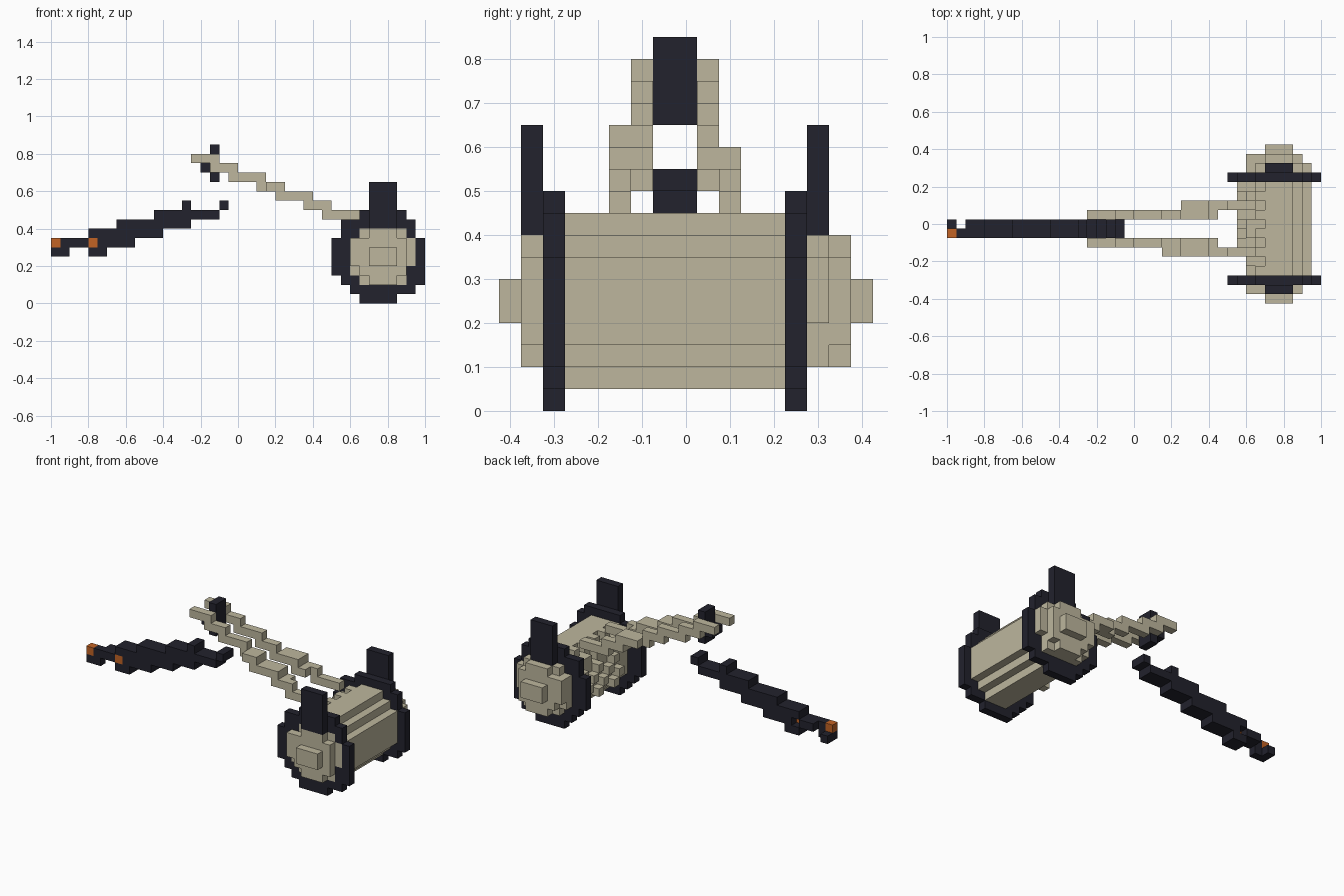
import bpy, bmesh
from mathutils import Vector

cube = bpy.data.objects.get("Cube")
if cube:
    bpy.data.objects.remove(cube, do_unlink=True)

S = 0.05                                  # edge of one block
ORIGIN = Vector((-1, -0.425, 0))
parts = {}                                # name -> (material, cells)
taken = set()


def material(name, color):
    m = bpy.data.materials.new(name)
    m.use_nodes = True
    m.diffuse_color = (*color, 1)
    bsdf = m.node_tree.nodes["Principled BSDF"]
    bsdf.inputs["Base Color"].default_value = (*color, 1)
    bsdf.inputs["Roughness"].default_value = 0.9
    return m


cream = material("cream", (0.51, 0.47, 0.34))
dark = material("dark navy", (0.016, 0.016, 0.026))
orange = material("orange", (0.54, 0.125, 0.018))


def box(x, y, z):
    """Block cells in three half-open index ranges."""
    return {(i, j, k) for i in range(*x) for j in range(*y) for k in range(*z)}


def rows(spans, z0, y):
    """Stack of x spans, one per block height, extruded along y."""
    cells = set()
    for n, span in enumerate(spans):
        cells |= box(span, y, (z0 + n, z0 + n + 1))
    return cells


def add(name, mat, cells):
    cells = cells - taken
    taken.update(cells)
    parts[name] = (mat, cells)


# Barrel, with a ragged winding on its inner side
barrel = rows([(34, 37), (33, 38)] + [(32, 39)] * 4 + [(33, 38), (34, 37)], 1, (3, 13))
for j in range(3, 13):
    if j % 2:
        barrel.add((33, j, 8))
    if j % 3:
        barrel.add((32, j, 7))
    for k in range(3, 7):
        if j > 4 and (j + k) % 3 == 0:
            barrel.add((31, j, k))
add("barrel", cream, barrel)

# End caps, stepping out to a hub on each end
disc = [(33, 38), (32, 38)] + [(32, 39)] * 3 + [(33, 38)]
cap = [(34, 37), (33, 38)] + [(32, 38)] * 3 + [(34, 37)]
hub = ((34, 37), (4, 6))
for name, layers, hub_y in (("front", ((disc, 2), (cap, 1)), 0),
                            ("back", ((disc, 13), (disc, 14), (cap, 15)), 16)):
    cells = box(hub[0], (hub_y, hub_y + 1), hub[1])
    for shape, y in layers:
        cells |= rows(shape, 2, (y, y + 1))
    add(name + "_end_cap", cream, cells)

# Rim rings and the upright tabs on them
rim = [(3, 7), (2, 9), (1, 9)] + [(0, 10)] * 4 + [(1, 10), (1, 9), (2, 7)]
for name, y, tab_y in (("front", 2, 1), ("back", 13, 14)):
    cells = set()
    for n, span in enumerate(rim):
        cells |= box((30 + n, 31 + n), (y, y + 1), span)
    add(name + "_rim", dark, cells)
    add(name + "_tab", dark, box((34, 37), (tab_y, tab_y + 1), (8, 13)))

# Two stepped arms that splay outward near the barrel
steps = [(29, 33), (27, 30), (24, 28), (22, 25), (19, 23), (17, 20), (15, 18)]
for name, inner, outer, bend in (("front", 6, 5, 23), ("back", 9, 10, 25)):
    cells = set()
    for x, y, z in rows(steps, 9, (0, 1)):
        if x < 29:
            cells.add((x, inner, z))
        if x >= bend:
            cells.add((x, outer, z))
    add(name + "_arm", cream, cells)

# Clasp between the arm tips
add("clasp", dark, box((17, 18), (7, 9), (13, 17)) | box((16, 17), (7, 9), (14, 15)))

# Orange tips, then the stepped dark rod around them
add("end_tip", orange, box((0, 1), (7, 8), (6, 7)))
add("inner_tip", orange, box((4, 5), (7, 8), (6, 7)))
rod = rows([(4, 6), (1, 9), (4, 12), (7, 15), (11, 18)], 5, (7, 9))
rod -= box((1, 2), (8, 9), (6, 7)) | box((4, 5), (8, 9), (6, 7))
rod |= box((0, 2), (7, 8), (5, 6)) | box((0, 1), (8, 9), (5, 6))
for x in (14, 18):
    rod |= box((x, x + 1), (7, 9), (10, 11))
add("rod", dark, rod)


def build(name, mat, cells):
    """Make a mesh from only the exposed faces of the blocks."""
    bm = bmesh.new()
    for c in sorted(cells):
        for axis in range(3):
            for side in (0, 1):
                near = list(c)
                near[axis] += 2 * side - 1
                if tuple(near) in taken:
                    continue
                u, v = (axis + 1) % 3, (axis + 2) % 3
                corners = []
                for du, dv in ((0, 0), (1, 0), (1, 1), (0, 1)):
                    p = Vector(c)
                    p[axis] += side
                    p[u] += du
                    p[v] += dv
                    corners.append(bm.verts.new(ORIGIN + p * S))
                bm.faces.new(corners if side else corners[::-1])
    bmesh.ops.remove_doubles(bm, verts=bm.verts[:], dist=S / 100)
    bmesh.ops.dissolve_limit(bm, angle_limit=0.01, verts=bm.verts[:], edges=bm.edges[:])
    mesh = bpy.data.meshes.new(name)
    bm.to_mesh(mesh)
    bm.free()
    mesh.materials.append(mat)
    bpy.context.collection.objects.link(bpy.data.objects.new(name, mesh))


for name, (mat, cells) in parts.items():
    build(name, mat, cells)
